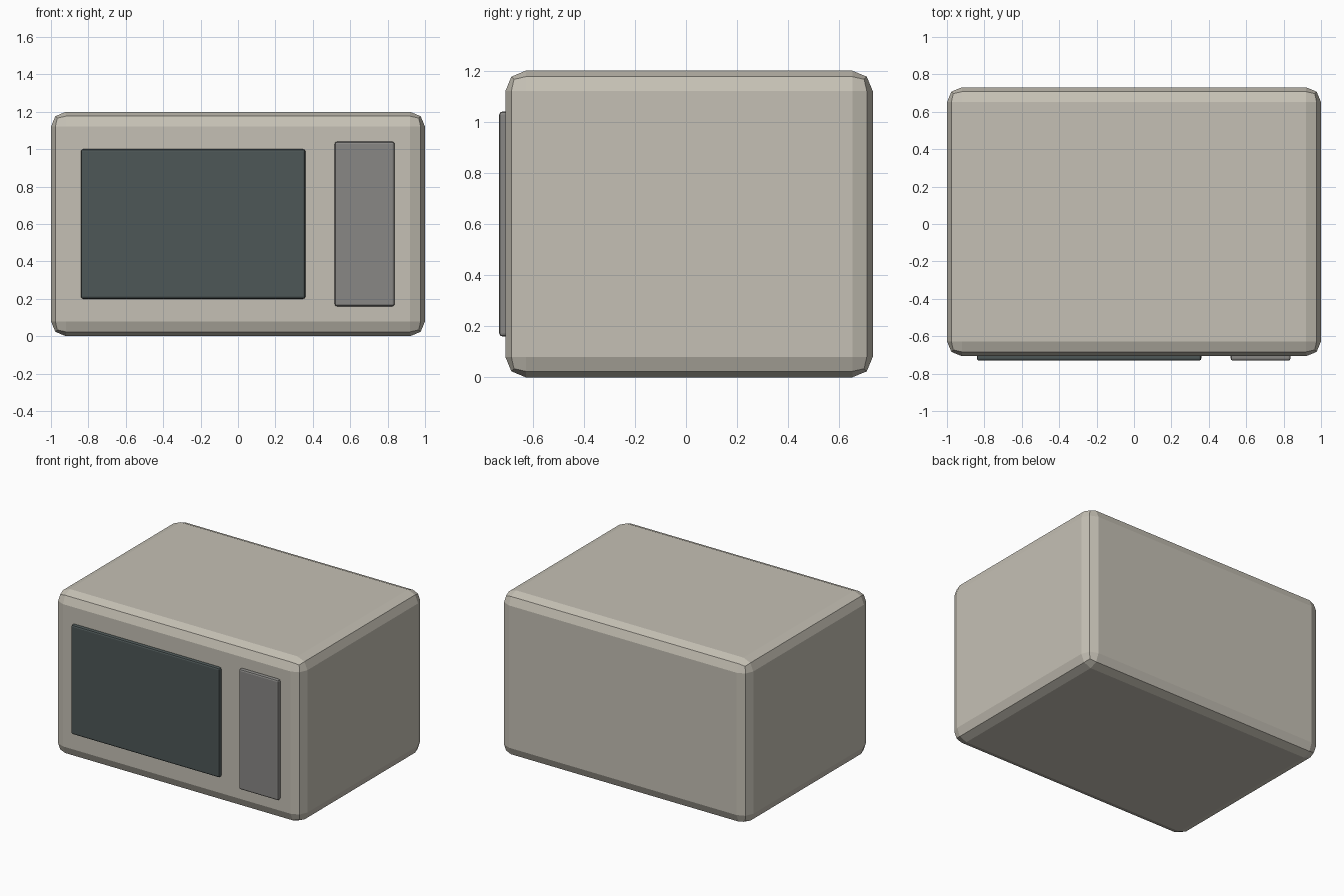
import bpy

if "Cube" in bpy.data.objects:
    bpy.data.objects.remove(bpy.data.objects["Cube"])


def material(name, rgb):
    mat = bpy.data.materials.new(name)
    mat.diffuse_color = (*rgb, 1)
    mat.use_nodes = True
    mat.node_tree.nodes["Principled BSDF"].inputs["Base Color"].default_value = mat.diffuse_color
    return mat


def rounded_box(name, lo, hi, bevel, mat):
    """Box between two corners with a two-segment bevel on every edge."""
    centre = [(a + b) / 2 for a, b in zip(lo, hi)]
    bpy.ops.mesh.primitive_cube_add(size=1, location=centre)
    ob = bpy.context.object
    ob.name = name
    ob.scale = [b - a for a, b in zip(lo, hi)]
    bpy.ops.object.transform_apply(location=False, rotation=False, scale=True)
    mod = ob.modifiers.new("bevel", 'BEVEL')
    mod.width = bevel
    mod.segments = 2
    mod.limit_method = 'NONE'
    ob.data.materials.append(mat)
    return ob


cream = material("casing_cream", (0.56, 0.53, 0.46))
dark = material("window_dark", (0.075, 0.095, 0.095))
grey = material("panel_grey", (0.25, 0.245, 0.235))

# Oven casing
rounded_box("casing", (-1, -0.707, 0), (1, 0.731, 1.2), 0.08, cream)

# Door window and control panel, standing slightly proud of the front
rounded_box("door_window", (-0.84, -0.731, 0.2), (0.36, -0.667, 1.0), 0.012, dark)
rounded_box("control_panel", (0.517, -0.731, 0.16), (0.837, -0.667, 1.04), 0.012, grey)
